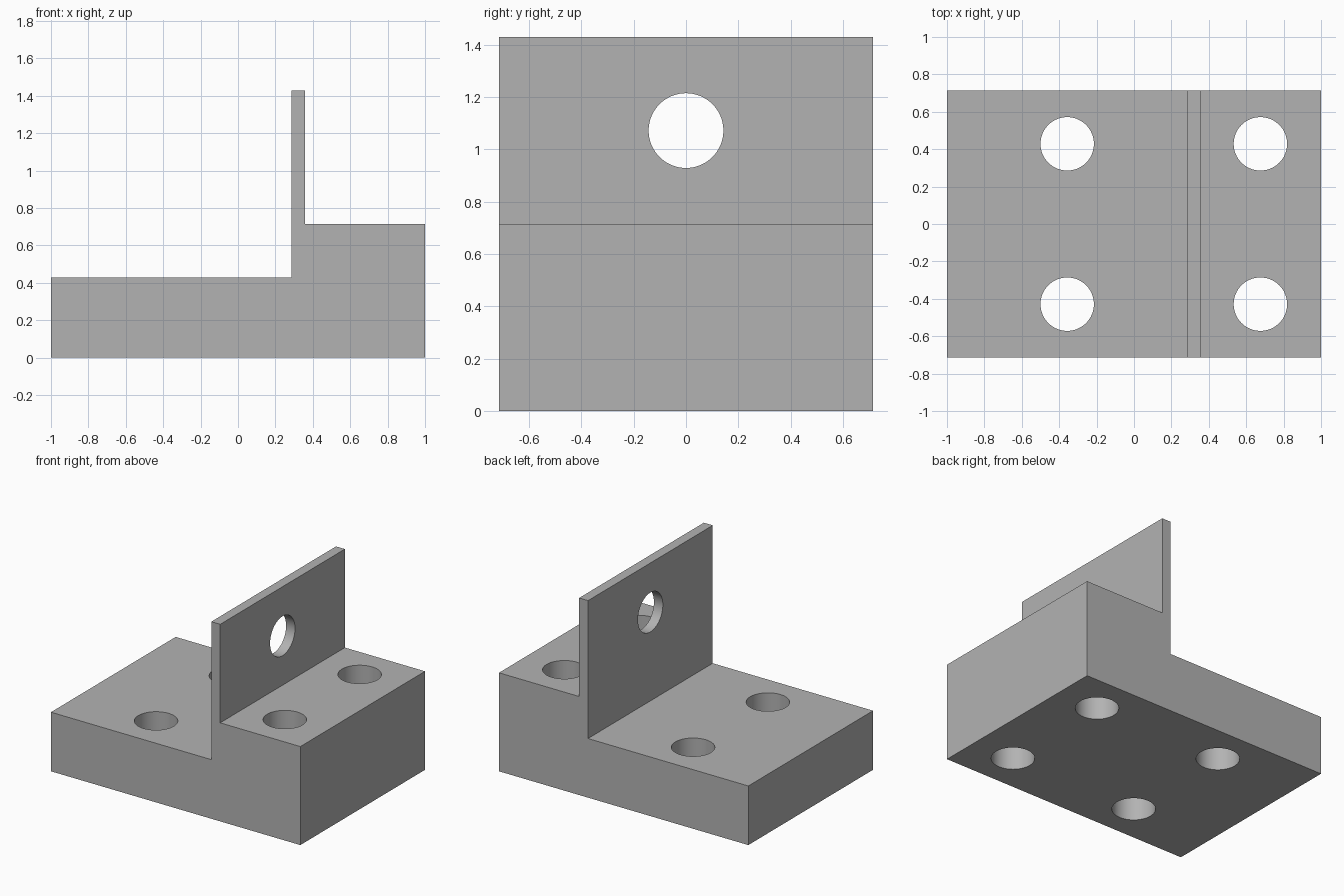
import bpy
import bmesh
from math import pi, radians

cube = bpy.data.objects.get("Cube")
if cube:
    bpy.data.objects.remove(cube, do_unlink=True)

U = 1 / 14                      # design unit
HALF_DEPTH = 10 * U
HOLE_RADIUS = 2 * U

grey = bpy.data.materials.new("plain_grey")
grey.use_nodes = True
grey.diffuse_color = (0.45, 0.45, 0.45, 1)
grey.node_tree.nodes["Principled BSDF"].inputs["Base Color"].default_value = grey.diffuse_color


def extrude_profile(name, points):
    """Extrude an x-z outline through the full depth."""
    bm = bmesh.new()
    face = bm.faces.new([bm.verts.new((x, -HALF_DEPTH, z)) for x, z in points])
    out = bmesh.ops.extrude_face_region(bm, geom=[face])
    verts = [g for g in out["geom"] if isinstance(g, bmesh.types.BMVert)]
    bmesh.ops.translate(bm, verts=verts, vec=(0, 2 * HALF_DEPTH, 0))
    bmesh.ops.recalc_face_normals(bm, faces=bm.faces)
    mesh = bpy.data.meshes.new(name)
    bm.to_mesh(mesh)
    bm.free()
    mesh.materials.append(grey)
    obj = bpy.data.objects.new(name, mesh)
    bpy.context.collection.objects.link(obj)
    return obj


def drill(body, location, length, rotation=(0, 0, 0)):
    """Cut a round through hole in the body."""
    bpy.ops.mesh.primitive_cylinder_add(vertices=64, radius=HOLE_RADIUS, depth=length,
                                        location=location, rotation=rotation)
    cutter = bpy.context.object
    cutter.name = "hole_cutter"
    cutter.hide_render = True
    cutter.data.materials.append(grey)
    bpy.ops.object.select_all(action='DESELECT')
    body.select_set(True)
    bpy.context.view_layer.objects.active = body
    mod = body.modifiers.new("hole", 'BOOLEAN')
    mod.operation = 'DIFFERENCE'
    mod.solver = 'EXACT'
    mod.object = cutter
    bpy.ops.object.modifier_apply(modifier=mod.name)
    bpy.data.objects.remove(cutter, do_unlink=True)


# Stepped block with an upright plate at the step
low, high, top = 6 * U, 10 * U, 20 * U
plate_left, plate_right = 4 * U, 5 * U
bracket = extrude_profile("stepped_bracket", [
    (-1, 0), (1, 0), (1, high), (plate_right, high),
    (plate_right, top), (plate_left, top), (plate_left, low), (-1, low)])

# Four vertical mounting holes
for x in (-5 * U, 9.46 * U):
    for side in (-1, 1):
        drill(bracket, (x, side * 6 * U, high / 2), 2)

# Horizontal hole through the upright plate
drill(bracket, (4.5 * U, 0, 15 * U), 0.5, (0, pi / 2, 0))

bpy.ops.object.shade_smooth_by_angle(angle=radians(30))
